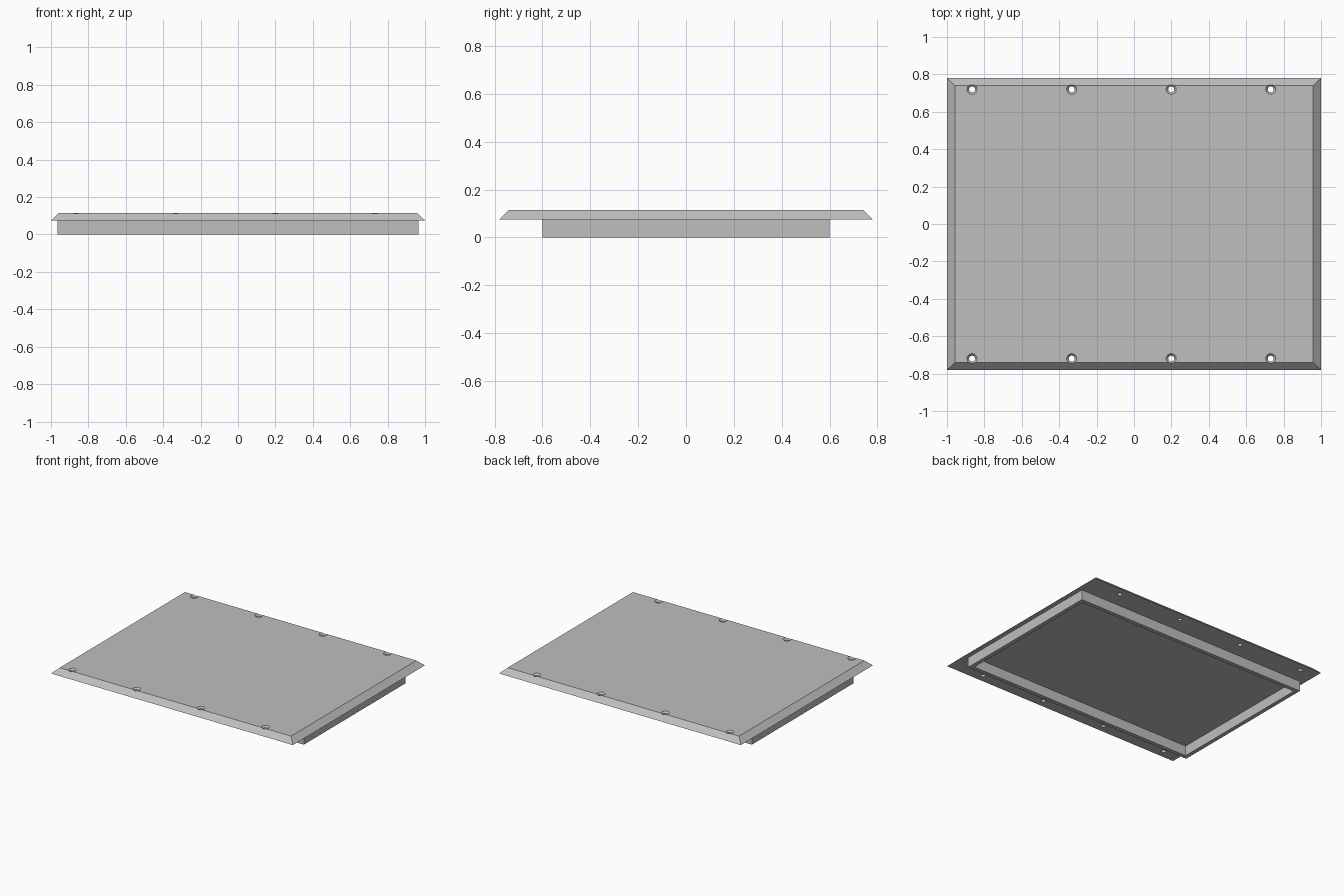
import bpy, bmesh

cube = bpy.data.objects.get("Cube")
if cube:
    bpy.data.objects.remove(cube)

grey = bpy.data.materials.new("Light grey")
grey.use_nodes = True
colour = (0.52, 0.52, 0.52, 1)
grey.diffuse_color = colour
grey.node_tree.nodes["Principled BSDF"].inputs["Base Color"].default_value = colour

BASE, TOP = 0.075, 0.115


def make(name, bm):
    bmesh.ops.recalc_face_normals(bm, faces=bm.faces)
    mesh = bpy.data.meshes.new(name)
    bm.to_mesh(mesh)
    bm.free()
    mesh.materials.append(grey)
    obj = bpy.data.objects.new(name, mesh)
    bpy.context.collection.objects.link(obj)
    return obj


def rect(bm, x, y, z):
    return [bm.verts.new((sx * x, sy * y, z))
            for sx, sy in ((-1, -1), (1, -1), (1, 1), (-1, 1))]


def bridge(bm, a, b):
    n = len(a)
    for i in range(n):
        j = (i + 1) % n
        bm.faces.new((a[i], a[j], b[j], b[i]))


# Top plate with sloping edges
bm = bmesh.new()
low, high = rect(bm, 1, 0.78, BASE), rect(bm, 0.957, 0.74, TOP)
bridge(bm, low, high)
bm.faces.new(low)
bm.faces.new(high)
plate = make("cover_plate", bm)

# Countersunk screw holes: a shaft and a cone at each position
bm = bmesh.new()
SIDES = 24
for x in (-0.866, -0.333, 0.199, 0.731):
    for y in (-0.72, 0.72):
        rings = []
        for radius, z in ((0.016, BASE - 0.02), (0.016, TOP - 0.012),
                          (0.027, TOP), (0.027, TOP + 0.02)):
            ring = bmesh.ops.create_circle(bm, segments=SIDES, radius=radius)["verts"]
            bmesh.ops.translate(bm, verts=ring, vec=(x, y, z))
            rings.append(ring)
        for a, b in zip(rings, rings[1:]):
            bridge(bm, a, b)
        bm.faces.new(rings[0])
        bm.faces.new(rings[-1])
cutter = make("screw_hole_cutter", bm)
cutter.hide_render = True
cutter.hide_viewport = True

holes = plate.modifiers.new("Screw holes", "BOOLEAN")
holes.operation = "DIFFERENCE"
holes.solver = "EXACT"
holes.object = cutter

# Open rectangular frame under the plate
bm = bmesh.new()
X, Y, WALL = 0.965, 0.6, 0.03
loops = [rect(bm, X, Y, BASE), rect(bm, X, Y, 0),
         rect(bm, X - WALL, Y - WALL, 0), rect(bm, X - WALL, Y - WALL, BASE)]
for i in range(4):
    bridge(bm, loops[i], loops[(i + 1) % 4])
make("lower_frame", bm)
